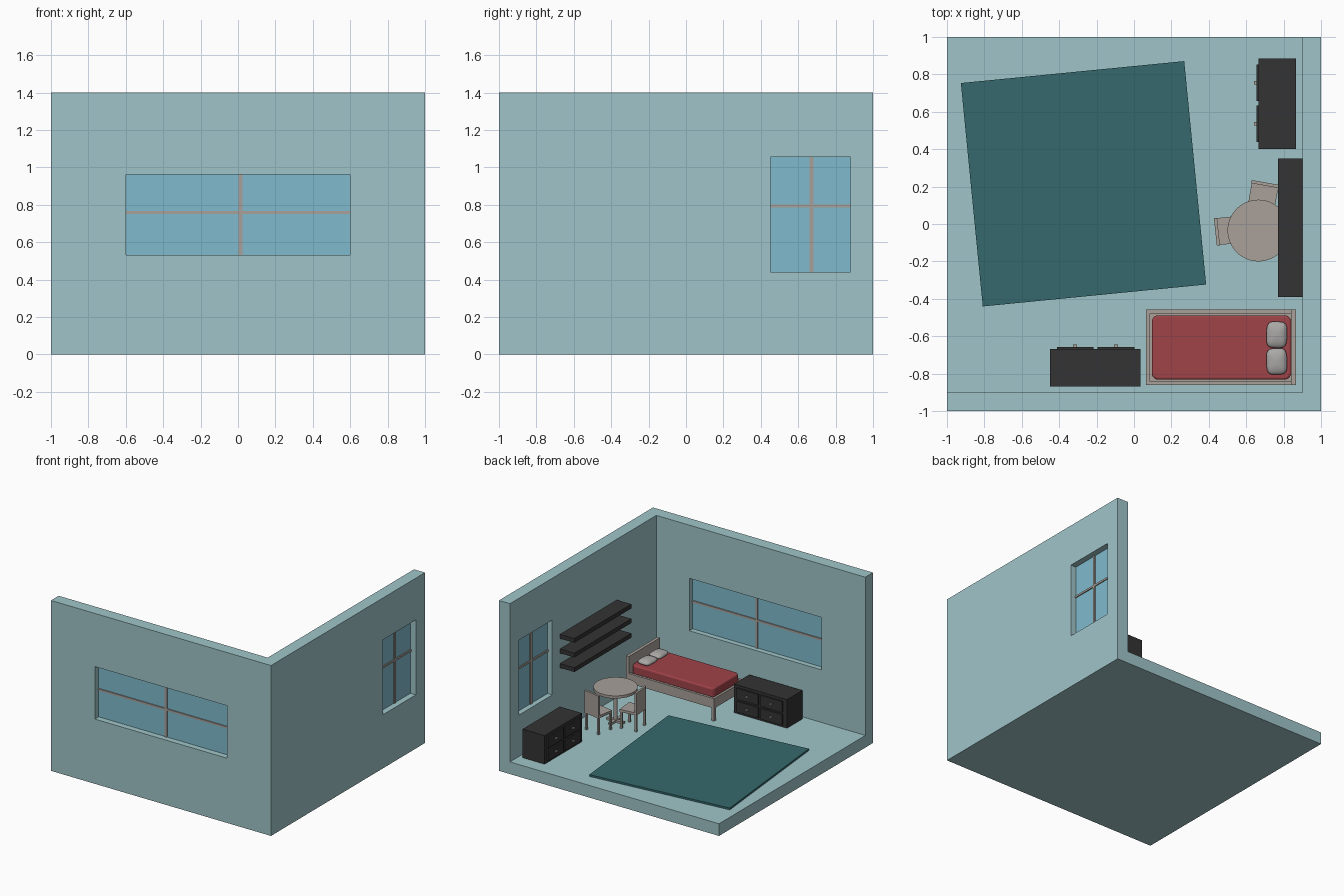
import bpy, bmesh, math
from mathutils import Matrix, Vector

if "Cube" in bpy.data.objects:
    bpy.data.objects.remove(bpy.data.objects["Cube"])


def mat(name, rgb):
    m = bpy.data.materials.new(name)
    lin = [((c / 255 + 0.055) / 1.055) ** 2.4 for c in rgb]
    m.diffuse_color = (*lin, 1)
    m.use_nodes = True
    m.node_tree.nodes["Principled BSDF"].inputs["Base Color"].default_value = m.diffuse_color
    return m


WALL = mat("pale_teal", (160, 197, 201))
RUG = mat("deep_teal", (53, 105, 108))
RED = mat("red_blanket", (160, 67, 73))
WOOD = mat("warm_grey", (168, 160, 154))
DARK = mat("charcoal", (51, 51, 51))
GLASS = mat("glass_blue", (128, 187, 206))
PILLOW = mat("pillow_grey", (170, 168, 165))


def finish(name, bm, m, matrix=None):
    me = bpy.data.meshes.new(name)
    if matrix:
        bm.transform(matrix)
    bm.to_mesh(me)
    bm.free()
    ob = bpy.data.objects.new(name, me)
    bpy.context.collection.objects.link(ob)
    if m:
        me.materials.append(m)
    return ob


def box(name, x, y, z, m, matrix=None):
    """Box from (min, max) ranges."""
    bm = bmesh.new()
    size = [b - a for a, b in (x, y, z)]
    mid = Vector([(a + b) / 2 for a, b in (x, y, z)])
    bmesh.ops.create_cube(bm, size=1, matrix=Matrix.Translation(mid) @ Matrix.Diagonal((*size, 1)))
    return finish(name, bm, m, matrix)


def cyl(name, c, r, z, m, n=32, matrix=None):
    bm = bmesh.new()
    bmesh.ops.create_cone(bm, cap_ends=True, segments=n, radius1=r, radius2=r, depth=z[1] - z[0],
                          matrix=Matrix.Translation((c[0], c[1], (z[0] + z[1]) / 2)))
    return finish(name, bm, m, matrix)


def place(x, y, deg):
    return Matrix.Translation((x, y, 0)) @ Matrix.Rotation(math.radians(deg), 4, 'Z')


def activate(ob):
    bpy.ops.object.select_all(action='DESELECT')
    ob.select_set(True)
    bpy.context.view_layer.objects.active = ob


# Room shell: block with the interior and two windows cut away
FW = ((-0.6, 0.6), (0.532, 0.963))
RW = ((0.452, 0.88), (0.441, 1.056))
room = box("room_shell", (-1, 1), (-1, 1), (0, 1.4), WALL)
cutters = [box("interior_cutter", (-1.2, 0.9), (-0.9, 1.2), (0.1, 1.6), WALL),
           box("front_window_cutter", FW[0], (-1.1, -0.85), FW[1], WALL),
           box("side_window_cutter", (0.85, 1.1), RW[0], RW[1], WALL)]
activate(room)
for c in cutters:
    mod = room.modifiers.new("cut", 'BOOLEAN')
    mod.operation, mod.solver, mod.object = 'DIFFERENCE', 'EXACT', c
    bpy.ops.object.modifier_apply(modifier=mod.name)
    bpy.data.objects.remove(c)

# Windows: glass pane and crossing bars
GD, BD = (0.943, 0.951), (0.935, 0.959)
neg = lambda r: (-r[1], -r[0])
box("front_glass", FW[0], neg(GD), FW[1], GLASS)
box("front_bar_upright", (0.004, 0.024), neg(BD), FW[1], WOOD)
box("front_bar_level", FW[0], neg(BD), (0.751, 0.767), WOOD)
box("side_glass", GD, RW[0], RW[1], GLASS)
box("side_bar_upright", BD, (0.66, 0.682), RW[1], WOOD)
box("side_bar_level", BD, RW[0], (0.787, 0.803), WOOD)

# Rug
box("rug", (-0.6, 0.6), (-0.6, 0.6), (0.098, 0.115), RUG, place(-0.27, 0.215, 5.6))

# Wall shelves
for i, z in enumerate((0.66, 0.78, 0.90)):
    box(f"shelf_{i}", (0.77, 0.902), (-0.39, 0.35), (z - 0.035, z), DARK)


# Dressers: carcass, four drawer fronts, knobs (local front faces +y)
def dresser(tag, M):
    box(f"{tag}_body", (-0.242, 0.242), (-0.1, 0.1), (0.099, 0.335), DARK, M)
    for i, x in enumerate((-0.107, 0.112)):
        for j, z in enumerate((0.162, 0.268)):
            box(f"{tag}_drawer_{i}{j}", (x - 0.098, x + 0.098), (0.095, 0.112), (z - 0.045, z + 0.045), DARK, M)
            box(f"{tag}_knob_{i}{j}", (x - 0.01, x + 0.01), (0.11, 0.124), (z - 0.006, z + 0.006), WOOD, M)


dresser("front_dresser", place(-0.208, -0.769, 0))
dresser("side_dresser", place(0.766, 0.643, 90))

# Bed frame: rails, slat base, headboard, legs
X0, X1, Y0, Y1 = 0.065, 0.865, -0.862, -0.458
for n, y in (("near", (Y1 - 0.02, Y1)), ("far", (Y0, Y0 + 0.02))):
    box(f"bed_rail_{n}", (X0, X1), y, (0.205, 0.285), WOOD)
    for k, x in (("foot", X0), ("head", X1 - 0.025)):
        yy = (Y1 - 0.025, Y1) if n == "near" else (Y0, Y0 + 0.025)
        box(f"bed_leg_{n}_{k}", (x, x + 0.025), yy, (0.099, 0.22), WOOD)
box("bed_foot_rail", (X0, X0 + 0.02), (Y0, Y1), (0.205, 0.285), WOOD)
box("bed_base", (X0 + 0.01, X1 - 0.01), (Y0 + 0.01, Y1 - 0.01), (0.22, 0.272), WOOD)
box("headboard", (X1 - 0.025, X1), (Y0, Y1), (0.205, 0.425), WOOD)


# Mattress with rounded corners and soft top edge
mattress = box("mattress", (0.095, 0.84), (-0.832, -0.488), (0.265, 0.347), RED)
bm = bmesh.new()
bm.from_mesh(mattress.data)
up = [e for e in bm.edges if abs(e.verts[0].co.z - e.verts[1].co.z) > 0.01]
bmesh.ops.bevel(bm, geom=up, offset=0.035, segments=5, profile=0.5, affect='EDGES')
rim = [e for e in bm.edges if all(v.co.z > 0.34 for v in e.verts)]
bmesh.ops.bevel(bm, geom=rim, offset=0.012, segments=3, profile=0.5, affect='EDGES')
bm.to_mesh(mattress.data)
bm.free()

# Pillows: squared-off cushions
for i, (y, d) in enumerate(((-0.592, -2), (-0.735, 2))):
    bm = bmesh.new()
    bmesh.ops.create_uvsphere(bm, u_segments=32, v_segments=16, radius=1)
    for v in bm.verts:
        r = (abs(v.co.x) ** 4 + abs(v.co.y) ** 4) ** 0.25
        h = math.hypot(v.co.x, v.co.y)
        if r > 1e-6:
            v.co.x *= h / r
            v.co.y *= h / r
    ob = finish(f"pillow_{i}", bm, PILLOW, place(0.763, y, d) @ Matrix.Translation((0, 0, 0.362))
                @ Matrix.Diagonal((0.055, 0.07, 0.026, 1)))
    activate(ob)
    bpy.ops.object.shade_smooth()

# Round table: top, column, crossed feet
T = (0.665, -0.035)
for n, r, z in (("table_top", 0.165, (0.365, 0.387)), ("table_column", 0.015, (0.105, 0.37))):
    activate(cyl(n, T, r, z, WOOD, 48))
    bpy.ops.object.shade_smooth_by_angle(angle=math.radians(30))
for a in (0, 90):
    box(f"table_foot_{a}", (-0.075, 0.075), (-0.013, 0.013), (0.099, 0.118), WOOD, place(*T, a))


# Chairs: seat faces local +x, origin at middle of the back
def chair(tag, M):
    box(f"{tag}_seat", (0, 0.145), (-0.072, 0.072), (0.235, 0.256), WOOD, M)
    box(f"{tag}_back", (0, 0.017), (-0.074, 0.074), (0.25, 0.42), WOOD, M)
    for i, x in enumerate((0.001, 0.127)):
        for j, y in enumerate((-0.072, 0.055)):
            box(f"{tag}_leg_{i}{j}", (x, x + 0.017), (y, y + 0.017), (0.099, 0.24), WOOD, M)


chair("left_chair", place(0.435, -0.042, 6))
chair("back_chair", place(0.703, 0.222, -100))
